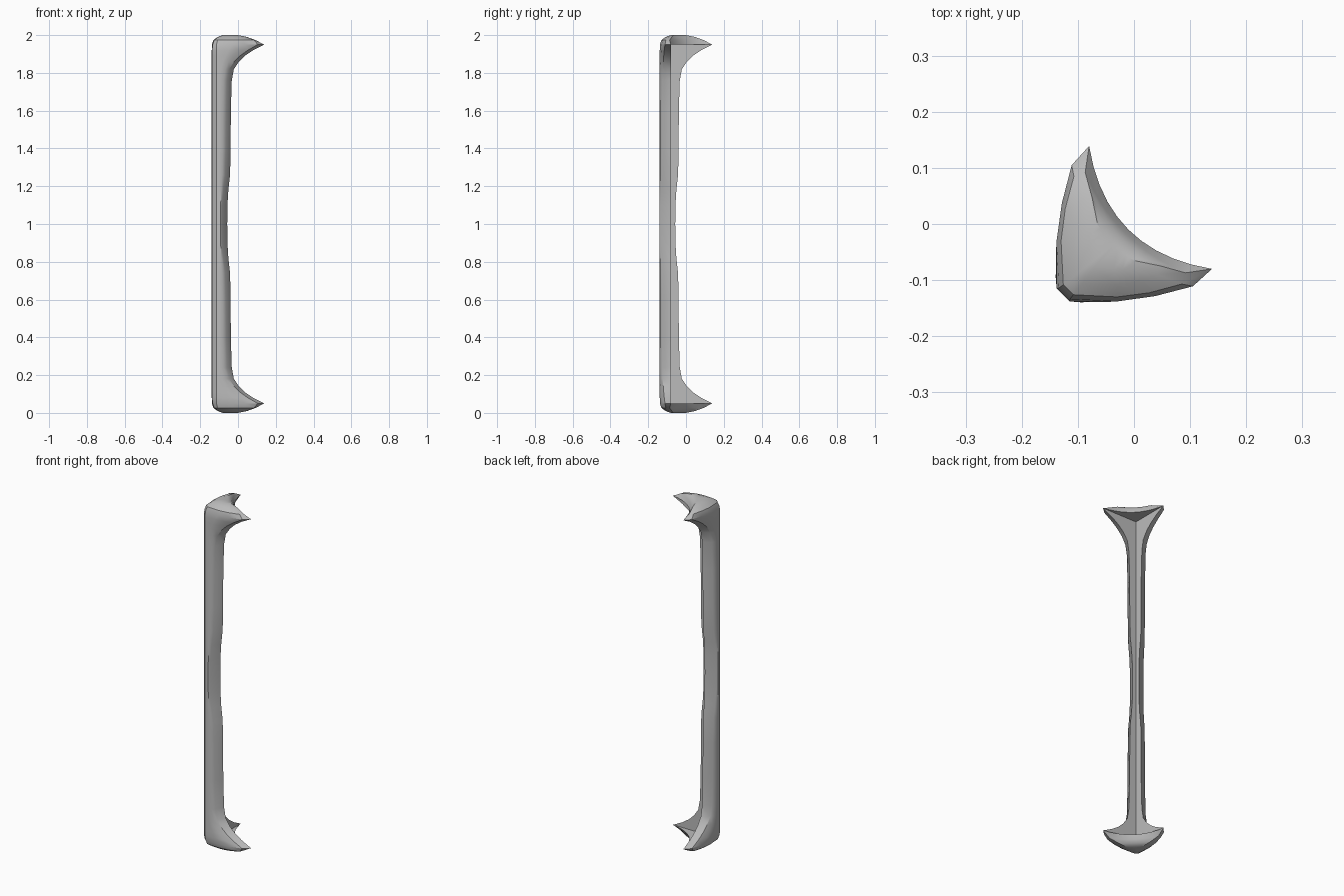
import bpy
import bmesh
from mathutils import Vector

cube = bpy.data.objects.get("Cube")
if cube:
    bpy.data.objects.remove(cube)

mat = bpy.data.materials.new("plain grey")
mat.use_nodes = True
grey = (0.5, 0.5, 0.5, 1)
mat.diffuse_color = grey
mat.node_tree.nodes["Principled BSDF"].inputs["Base Color"].default_value = grey

INNER = -0.08   # planes of the notch that fits over a box edge
STEPS = 5       # segments along each inner side


def flip(p):
    return Vector((p.y, p.x))


def ring(z, tip, bevel, mid, corner, hollow=None):
    """One horizontal section, symmetric about the diagonal."""
    tip, bevel, mid, corner = map(Vector, (tip, bevel, mid, corner))
    bulge = bevel.lerp(mid, 0.5) + Vector((0, -0.004))
    half = [tip, bevel, bulge, mid, corner]
    pts = half + [flip(p) for p in reversed(half)]
    a, b = flip(tip), tip
    for i in range(1, 2 * STEPS):
        t = i / (2 * STEPS)
        if hollow is None:      # L-shaped notch
            c = Vector((INNER, INNER))
            p = a.lerp(c, 2 * t) if t <= 0.5 else c.lerp(b, 2 * t - 1)
        else:                   # concave edge of the end plate
            c = Vector((hollow, hollow)) * 2 - (a + b) / 2
            p = a.lerp(c, t).lerp(c.lerp(b, t), t)
        pts.append(p)
    return [(p.x, p.y, z) for p in pts]


# Upper half of the bar: height, arm reach, bevel x, bevel y, mid x
bar = [(1.0, -0.057, -0.085, -0.133, -0.1), (1.1, -0.056, -0.084, -0.133, -0.1),
       (1.18, -0.051, -0.078, -0.131, -0.1), (1.26, -0.042, -0.068, -0.128, -0.1),
       (1.4, -0.039, -0.064, -0.126, -0.098), (1.6, -0.038, -0.062, -0.126, -0.098),
       (1.76, -0.033, -0.058, -0.125, -0.095), (1.82, -0.022, -0.046, -0.123, -0.09),
       (1.86, 0.005, -0.02, -0.12, -0.08), (1.89, 0.036, 0.01, -0.118, -0.065),
       (1.92, 0.08, 0.052, -0.115, -0.05)]
rings = [ring(z, (a, INNER), (b, by), (m, -0.139), (-0.115, -0.138))
         for z, a, b, by, m in bar]

# Flared end with two pointed arms, closed by a shallow dome
rim = (1.95, (0.139, INNER), (0.105, -0.111), (-0.03, -0.138), (-0.114, -0.134))
rings += [ring(*rim), ring(*rim, hollow=-0.01),
          ring(1.974, (0.092, -0.087), (0.085, -0.107), (-0.03, -0.13), (-0.108, -0.126), -0.016),
          ring(1.99, (0.048, -0.075), (0.042, -0.09), (-0.03, -0.108), (-0.092, -0.105), -0.024),
          ring(2.0, (0.0, -0.065), (-0.005, -0.073), (-0.035, -0.08), (-0.07, -0.077), -0.037)]
lower = [[(x, y, 2 - z) for x, y, z in r] for r in reversed(rings[1:])]
rings = lower + rings

bm = bmesh.new()
loops = [[bm.verts.new(p) for p in r] for r in rings]
count = len(loops[0])
for low, high in zip(loops, loops[1:]):
    for i in range(count):
        j = (i + 1) % count
        bm.faces.new((low[i], low[j], high[j], high[i]))
bm.faces.new(loops[0])
bm.faces.new(loops[-1])
bmesh.ops.remove_doubles(bm, verts=bm.verts[:], dist=0.0001)
bmesh.ops.triangulate(bm, faces=[f for f in bm.faces if len(f.verts) > 4])
bmesh.ops.recalc_face_normals(bm, faces=bm.faces[:])

mesh = bpy.data.meshes.new("corner_guard")
bm.to_mesh(mesh)
bm.free()
mesh.materials.append(mat)
guard = bpy.data.objects.new("corner_guard", mesh)
bpy.context.collection.objects.link(guard)
bpy.context.view_layer.objects.active = guard
guard.select_set(True)
bpy.ops.object.shade_smooth_by_angle(angle=0.6)
